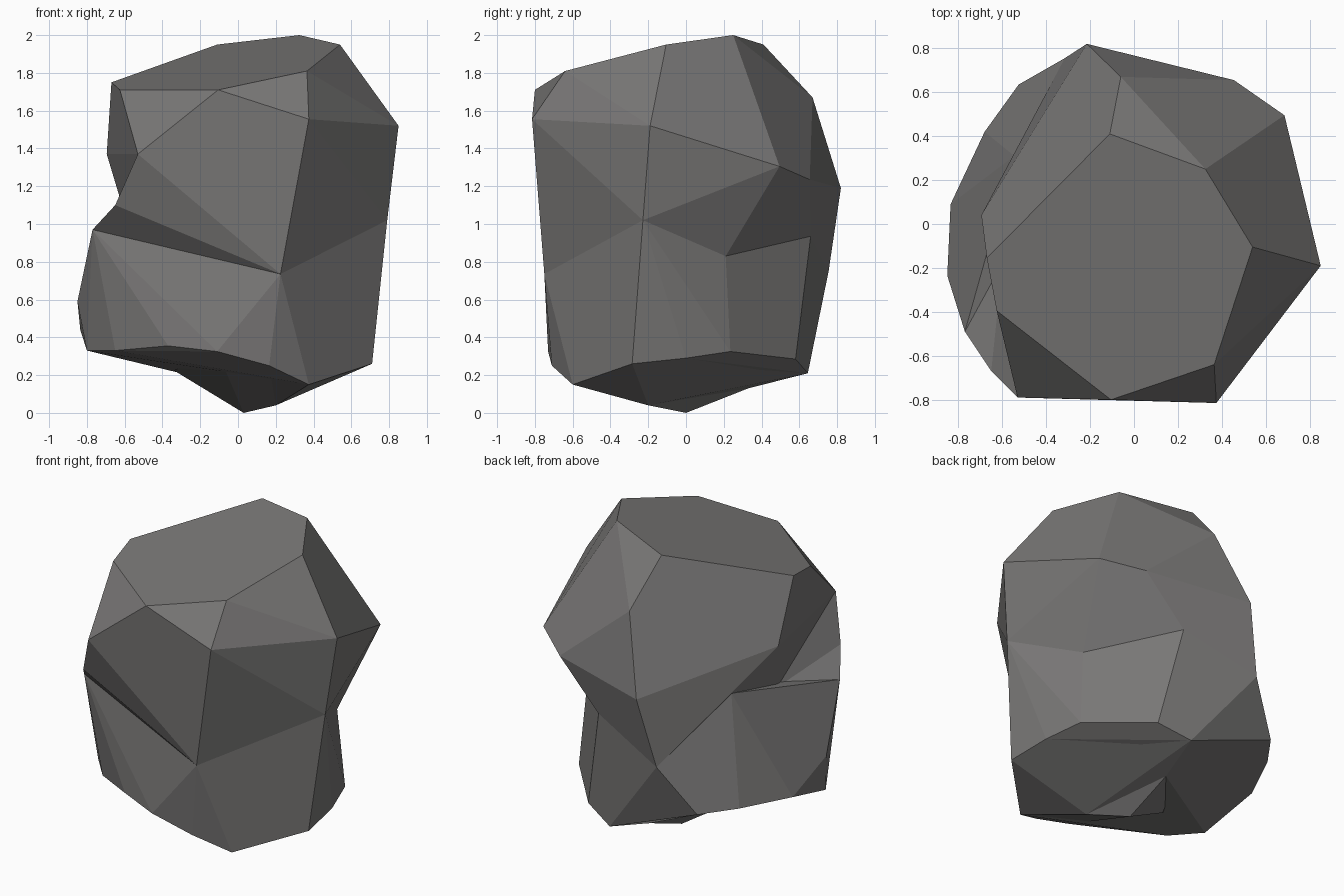
import bpy, bmesh, math

if "Cube" in bpy.data.objects:
    bpy.data.objects.remove(bpy.data.objects["Cube"])

stone = bpy.data.materials.new("stone grey")
stone.diffuse_color = (0.19, 0.185, 0.182, 1)
stone.use_nodes = True
stone.node_tree.nodes["Principled BSDF"].inputs["Base Color"].default_value = stone.diffuse_color


def boulder(name, points):
    """Flat-faced convex stone chunk around a few corner points."""
    bm = bmesh.new()
    for p in points:
        bm.verts.new(p)
    res = bmesh.ops.convex_hull(bm, input=bm.verts[:])
    junk = set(res["geom_interior"]) | set(res["geom_unused"])
    bmesh.ops.delete(bm, geom=[v for v in junk if isinstance(v, bmesh.types.BMVert)],
                     context='VERTS')
    # merge almost coplanar triangles into broad facets
    bmesh.ops.dissolve_limit(bm, angle_limit=math.radians(8),
                             verts=bm.verts[:], edges=bm.edges[:])
    bmesh.ops.recalc_face_normals(bm, faces=bm.faces[:])
    mesh = bpy.data.meshes.new(name)
    bm.to_mesh(mesh)
    bm.free()
    mesh.materials.append(stone)
    obj = bpy.data.objects.new(name, mesh)
    bpy.context.collection.objects.link(obj)
    return obj


# Seam corners where the upper and lower chunks meet
front_seam = (0.225, -0.75, 0.735)
left_seam = (-0.59, -0.10, 1.02)
seam = [front_seam, left_seam, (0.79, -0.228, 1.02), (0.57, 0.21, 0.83),
        (0.17, 0.66, 0.935), (-0.315, 0.755, 0.75)]
front_lip = (-0.65, -0.67, 1.10)
lower_shoulder = (-0.77, -0.49, 0.97)
left_shoulder = (-0.545, 0.31, 1.125)

# Slanted top facet
top_front = (-0.105, -0.80, 1.71)
top_facet = [(-0.11, 0.41, 1.95), (0.325, 0.25, 2.0), (0.54, -0.105, 1.95),
             (0.365, -0.64, 1.81), top_front,
             (-0.625, -0.395, 1.71), (-0.67, -0.155, 1.75)]

# Widest ring of the upper chunk
front_corners = [(0.375, -0.815, 1.555), (-0.53, -0.79, 1.37)]
upper_ring = [(0.85, -0.19, 1.52), (0.685, 0.495, 1.305), (0.455, 0.655, 1.235),
              (-0.06, 0.67, 1.67), (-0.215, 0.82, 1.19), (-0.695, 0.04, 1.37)]

# Lower ring: left and back, then right side, then front
back_foot = (0.10, 0.645, 0.21)
left_ring = [(-0.85, -0.235, 0.59), (-0.835, 0.09, 0.44), (-0.68, 0.42, 0.45),
             (-0.525, 0.635, 0.45), back_foot, (-0.65, -0.47, 0.33),
             (-0.37, -0.64, 0.355), (-0.80, -0.30, 0.33)]
right_ring = [(0.30, 0.58, 0.285), (0.61, 0.235, 0.325), (0.68, 0.0, 0.29),
              (0.71, -0.285, 0.26)]
front_ring = [(0.375, -0.60, 0.15), (0.165, -0.71, 0.25), (-0.11, -0.73, 0.325)]

# Underside corners
belly = [(0.03, 0.33, 0.13), (-0.34, -0.14, 0.225)]
heel = (0.2, -0.2, 0.04)
tip = (0.03, 0.0, 0.0)

boulder("upper_rock", top_facet + front_corners + upper_ring + seam)
boulder("upper_front", [top_front, front_lip, front_seam, left_seam] + front_corners)
boulder("lower_rock", [lower_shoulder, left_shoulder] + left_ring + right_ring
        + front_ring + belly + seam)
# Sloping underside of the right half and the pointed tip it rests on
boulder("right_base", right_ring + front_ring + belly + [back_foot, heel])
boulder("base_tip", front_ring + belly + [heel, tip])
# Thin sloping wedge closing the front crack
boulder("front_crack", [lower_shoulder, front_lip, front_seam, left_seam])
